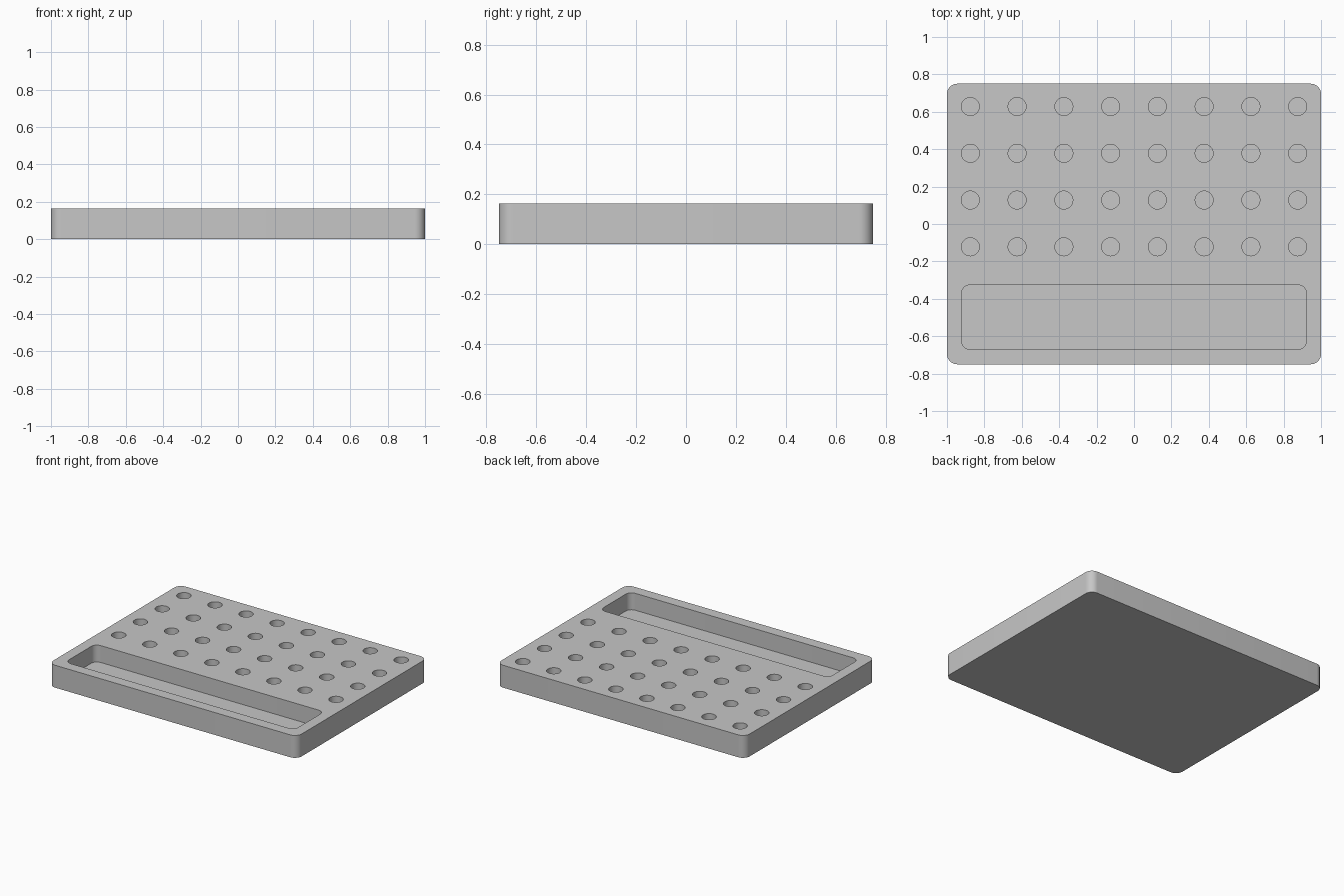
import bpy, bmesh, math

old = bpy.data.objects.get("Cube")
if old:
    bpy.data.objects.remove(old, do_unlink=True)

HEIGHT, FLOOR = 0.163, 0.04

grey = bpy.data.materials.new("light_grey")
grey.use_nodes = True
grey.diffuse_color = (0.57, 0.57, 0.57, 1)
grey.node_tree.nodes["Principled BSDF"].inputs["Base Color"].default_value = grey.diffuse_color


def rounded_rect(cx, cy, hx, hy, r, steps=10):
    """Counter-clockwise outline with rounded corners."""
    points = []
    for i, (sx, sy) in enumerate([(1, 1), (-1, 1), (-1, -1), (1, -1)]):
        for k in range(steps + 1):
            a = math.pi / 2 * (i + k / steps)
            points.append((cx + sx * (hx - r) + r * math.cos(a),
                           cy + sy * (hy - r) + r * math.sin(a)))
    return points


def circle(cx, cy, r, n=40):
    return [(cx + r * math.cos(math.tau * k / n), cy + r * math.sin(math.tau * k / n))
            for k in range(n)]


def prisms(name, outlines, z0, z1):
    """One object holding an upright prism for each outline."""
    bm = bmesh.new()
    for outline in outlines:
        face = bm.faces.new([bm.verts.new((x, y, z0)) for x, y in outline])
        top = bmesh.ops.extrude_face_region(bm, geom=[face])["geom"]
        verts = [g for g in top if isinstance(g, bmesh.types.BMVert)]
        bmesh.ops.translate(bm, verts=verts, vec=(0, 0, z1 - z0))
    bmesh.ops.recalc_face_normals(bm, faces=bm.faces)
    mesh = bpy.data.meshes.new(name)
    bm.to_mesh(mesh)
    bm.free()
    mesh.materials.append(grey)
    obj = bpy.data.objects.new(name, mesh)
    bpy.context.collection.objects.link(obj)
    return obj


# Rounded slab
block = prisms("holder_block", [rounded_rect(0, 0, 1, 0.75, 0.055)], 0, HEIGHT)

# Long front tray and the grid of round sockets
recesses = [rounded_rect(0, -0.498, 0.922, 0.172, 0.045)]
recesses += [circle(-0.875 + 0.25 * i, -0.122 + 0.25 * j, 0.048)
             for i in range(8) for j in range(4)]
cutter = prisms("recess_cutter", recesses, FLOOR, HEIGHT + 0.1)
cutter.hide_render = True

cut = block.modifiers.new("recesses", "BOOLEAN")
cut.operation = "DIFFERENCE"
cut.solver = "EXACT"
cut.object = cutter

bpy.ops.object.select_all(action="DESELECT")
block.select_set(True)
bpy.context.view_layer.objects.active = block
bpy.ops.object.modifier_apply(modifier=cut.name)
bpy.data.objects.remove(cutter, do_unlink=True)
bpy.ops.object.shade_smooth_by_angle(angle=math.radians(30))
